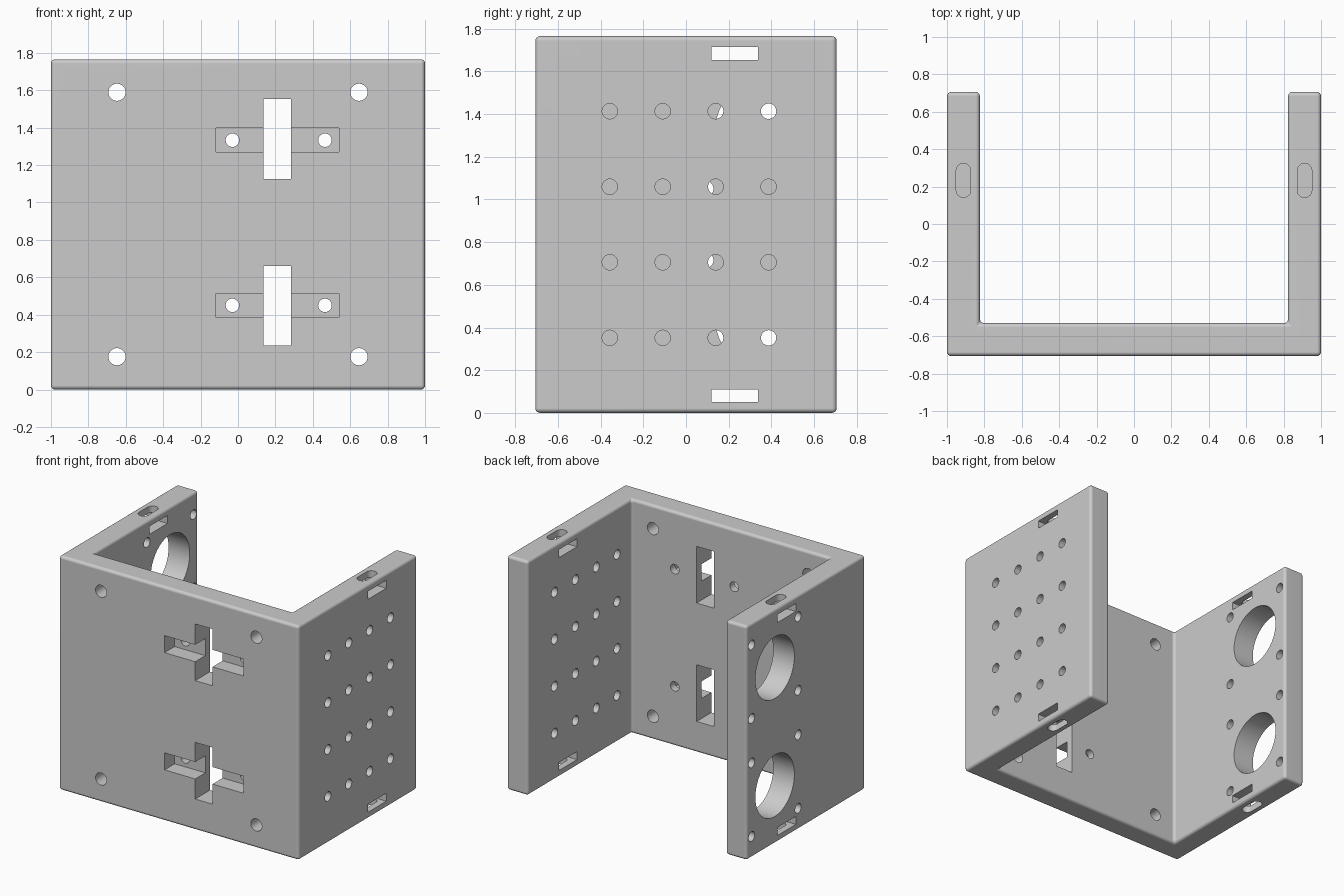
import bpy
import bmesh
import math
from mathutils import Matrix, Vector

cube = bpy.data.objects.get("Cube")
if cube:
    bpy.data.objects.remove(cube, do_unlink=True)

W, D, H, T = 1.0, 0.706, 1.765, 0.176   # half width, half depth, height, wall
MID, WALL = H / 2, 1.0 - 0.088          # mid height, side wall centre line

grey = bpy.data.materials.new("plain grey")
grey.use_nodes = True
colour = (0.6, 0.6, 0.6, 1)
grey.diffuse_color = colour
grey.node_tree.nodes["Principled BSDF"].inputs["Base Color"].default_value = colour


def make_object(name, bm):
    bmesh.ops.recalc_face_normals(bm, faces=bm.faces[:])
    mesh = bpy.data.meshes.new(name)
    bm.to_mesh(mesh)
    bm.free()
    mesh.materials.append(grey)
    obj = bpy.data.objects.new(name, mesh)
    bpy.context.collection.objects.link(obj)
    return obj


def extrude_profile(bm, points, z0, z1):
    face = bm.faces.new([bm.verts.new((x, y, z0)) for x, y in points])
    new = bmesh.ops.extrude_face_region(bm, geom=[face])["geom"]
    verts = [v for v in new if isinstance(v, bmesh.types.BMVert)]
    bmesh.ops.translate(bm, verts=verts, vec=(0, 0, z1 - z0))


def add_box(bm, centre, size):
    m = Matrix.Translation(centre) @ Matrix.Diagonal(Vector(size).to_4d())
    bmesh.ops.create_cube(bm, size=1, matrix=m)


def add_hole(bm, centre, radius, axis, sides=32):
    turn = Matrix.Rotation(math.pi / 2, 4, "Y" if axis == "x" else "X")
    bmesh.ops.create_cone(bm, cap_ends=True, segments=sides, radius1=radius,
                          radius2=radius, depth=0.4,
                          matrix=Matrix.Translation(centre) @ turn)


# U-shaped bracket with every edge rounded
bm = bmesh.new()
i, f = W - T, -D + T
extrude_profile(bm, [(-W, -D), (W, -D), (W, D), (i, D),
                     (i, f), (-i, f), (-i, D), (-W, D)], 0, H)
bmesh.ops.recalc_face_normals(bm, faces=bm.faces[:])
bmesh.ops.bevel(bm, geom=bm.edges[:], offset=0.022, segments=4, profile=0.5,
                affect="EDGES", clamp_overlap=True)
bracket = make_object("bracket", bm)

# Round holes
holes = bmesh.new()
fy = -D + T / 2
for x in (-0.647, 0.647):               # front corner holes
    for dz in (-0.707, 0.707):
        add_hole(holes, (x, fy, MID + dz), 0.046, "y")
for z in (0.45, 1.333):                 # holes inside the front pockets
    for x in (-0.03, 0.465):
        add_hole(holes, (x, fy, z), 0.036, "y")
for row in range(4):                    # hole grid in the left wall
    for col in range(4):
        add_hole(holes, (WALL, -0.357 + 0.248 * col,
                         MID + 0.354 * (row - 1.5)), 0.036, "x")
for z in (0.438, 1.327):                # motor bores and bolts in the right wall
    add_hole(holes, (-WALL, 0.37, z), 0.232, "x", 64)
    for dy in (-0.277, 0.277):
        for dz in (-0.277, 0.277):
            add_hole(holes, (-WALL, 0.37 + dy, z + dz), 0.036, "x")

# Through slots in the front and both side walls
slots = bmesh.new()
for z in (0.448, 1.34):
    add_box(slots, (0.21, fy, z), (0.145, 0.4, 0.427))
for x in (-WALL, WALL):
    for dz in (-0.802, 0.802):
        add_box(slots, (x, 0.229, MID + dz), (0.4, 0.217, 0.06))

# Blind pockets across the front slots
pockets = bmesh.new()
for z in (0.45, 1.333):
    add_box(pockets, (0.211, -D, z), (0.657, 0.24, 0.128))

# Rounded slots in the end faces, reaching the side slots
ends = bmesh.new()
r, half = 0.039, 0.052
for x in (-WALL, WALL):
    outline = []
    for k in range(26):
        a = math.pi * (k if k < 13 else k - 1) / 12
        side = half if k < 13 else -half
        outline.append((x + r * math.cos(a), 0.233 + side + r * math.sin(a)))
    extrude_profile(ends, outline, -0.1, 0.08)
    extrude_profile(ends, outline, H - 0.08, H + 0.1)

bpy.context.view_layer.objects.active = bracket
for name, cut in (("slot_cutter", slots), ("pocket_cutter", pockets),
                  ("hole_cutter", holes), ("end_slot_cutter", ends)):
    cutter = make_object(name, cut)
    cutter.hide_render = True
    mod = bracket.modifiers.new(name, "BOOLEAN")
    mod.operation = "DIFFERENCE"
    mod.solver = "EXACT"
    mod.object = cutter
    bpy.ops.object.modifier_apply(modifier=name)
    bpy.data.objects.remove(cutter, do_unlink=True)

# Smooth rounded edges and bores, crisp hole rims
bpy.ops.object.select_all(action="DESELECT")
bracket.select_set(True)
bpy.ops.object.shade_smooth_by_angle(angle=math.radians(30))
weighted = bracket.modifiers.new("flat_faces", "WEIGHTED_NORMAL")
weighted.keep_sharp = True
